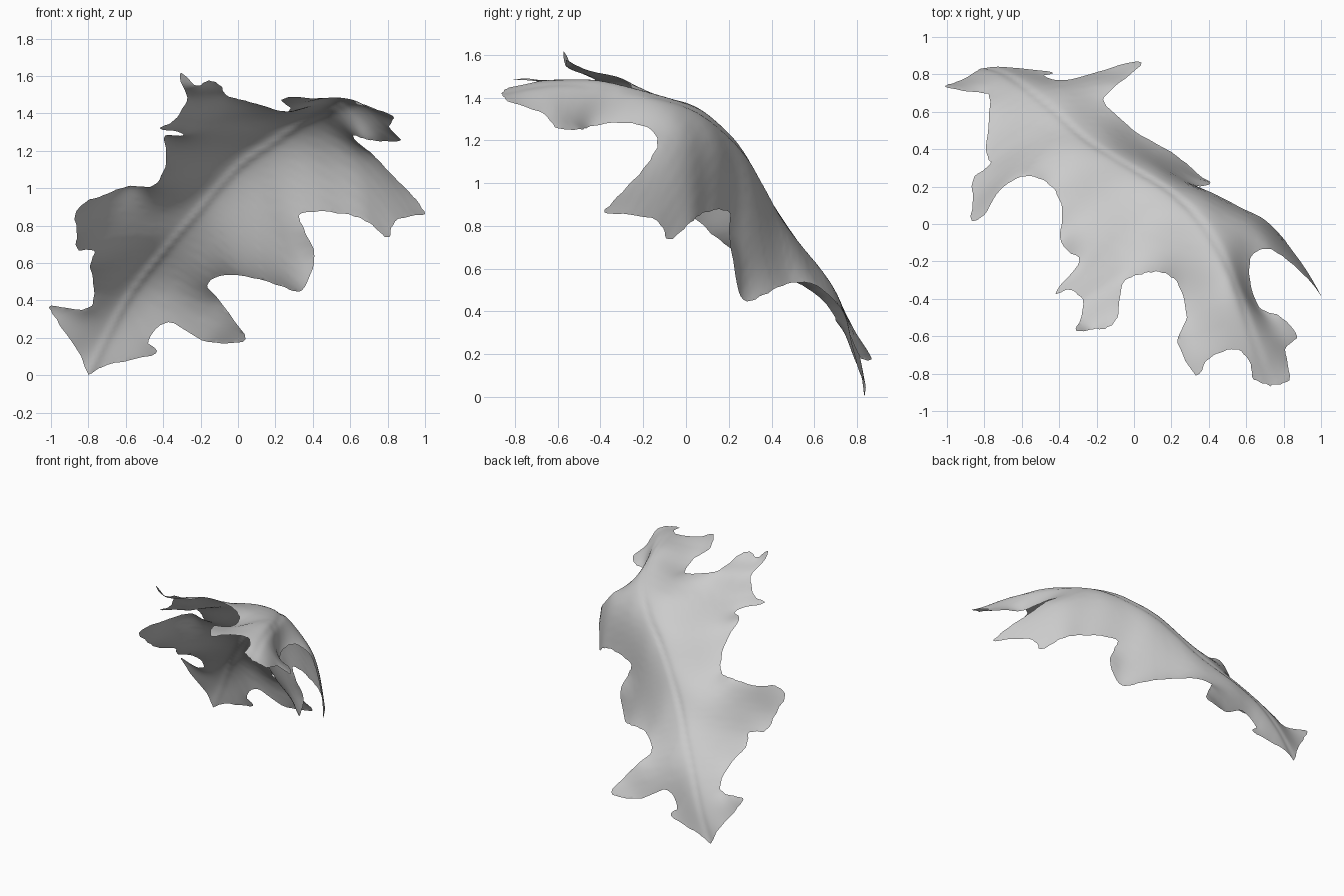
import bpy, bmesh, math
from mathutils import Vector
from mathutils.geometry import delaunay_2d_cdt

if "Cube" in bpy.data.objects:
    bpy.data.objects.remove(bpy.data.objects["Cube"])

# Midrib path, tip to stalk end
RIB = [(-.80, .84, 0), (-.70, .81, .2), (-.58, .73, .42), (-.42, .60, .63), (-.25, .45, .83),
       (-.01, .30, 1.10), (.20, .17, 1.25), (.36, .01, 1.355), (.49, -.2, 1.415), (.57, -.4, 1.45),
       (.64, -.62, 1.46), (.73, -.86, 1.42)]

# Lobed outlines, tip to stalk end
RIGHT = [(-.80, .84, 0), (-.70, .84, .05), (-.44, .81, .11), (-.48, .79, .18),
         (-.37, .77, .28), (-.16, .82, .17), (.04, .865, .19), (-.10, .74, .40),
         (-.16, .65, .49), (0, .50, .53), (.23, .36, .47), (.34, .27, .45),
         (.41, .22, .63), (.35, .20, .78), (.34, .20, .86), (.57, .09, .86),
         (.70, .02, .81), (.80, -.08, .73), (.84, -.13, .82), (.99, -.37, .85),
         (.97, -.34, .91), (.83, -.20, 1.06), (.72, -.13, 1.18), (.63, -.17, 1.25),
         (.62, -.30, 1.28), (.67, -.45, 1.255), (.78, -.49, 1.25), (.87, -.60, 1.25),
         (.81, -.67, 1.32), (.83, -.83, 1.38), (.73, -.86, 1.42)]
LEFT = [(-.80, .84, 0), (-.87, .80, .15), (-.97, .75, .29), (-1, .73, .365),
        (-.81, .70, .35), (-.77, .66, .43), (-.79, .40, .58), (-.77, .32, .66),
        (-.86, .24, .67), (-.86, .12, .76), (-.87, .02, .86), (-.80, .05, .93),
        (-.72, .18, .96), (-.58, .26, 1.01), (-.45, .21, 1.01), (-.385, .08, 1.13),
        (-.39, -.09, 1.28), (-.29, -.20, 1.28), (-.42, -.37, 1.31), (-.34, -.35, 1.36),
        (-.27, -.43, 1.48), (-.31, -.57, 1.61), (-.22, -.565, 1.54), (-.155, -.56, 1.57),
        (-.09, -.50, 1.54), (-.06, -.32, 1.49), (.04, -.27, 1.46), (.15, -.26, 1.43),
        (.24, -.33, 1.40), (.28, -.50, 1.42), (.235, -.63, 1.47), (.33, -.81, 1.48),
        (.40, -.72, 1.475), (.54, -.67, 1.475), (.62, -.74, 1.46), (.64, -.83, 1.44), (.73, -.86, 1.42)]

# Leaf plane: the blade is a smooth height field over it
N = Vector((.1, .7, .7)).normalized()
U = Vector((1, 0, 0)).cross(N).normalized()
W = N.cross(U)


def flat(p):
    p = Vector(p)
    return Vector((p.dot(U), p.dot(W))), p.dot(N)


def spline(pts, steps):
    """Smooth curve through points."""
    pts = [Vector(p) for p in pts]
    out, n = [], len(pts) - 1
    for i in range(n):
        a, b, c, d = (pts[max(0, min(k, n))] for k in range(i - 1, i + 3))
        for s in range(steps):
            f = s / steps
            out.append(b + .5 * f * ((c - a) + f * ((2 * a - 5 * b + 4 * c - d) + f * (3 * (b - c) + d - a))))
    return out + [pts[-1]]


def kernel(r2):
    return .5 * r2 * math.log(r2) if r2 > 1e-12 else 0


def solve(m):
    """Gaussian elimination on an augmented matrix."""
    n = len(m)
    for i in range(n):
        p = max(range(i, n), key=lambda r: abs(m[r][i]))
        m[i], m[p] = m[p], m[i]
        for r in range(i + 1, n):
            f = m[r][i] / m[i][i]
            if f:
                for c in range(i, n + 1):
                    m[r][c] -= f * m[i][c]
    x = [0] * n
    for i in reversed(range(n)):
        x[i] = (m[i][n] - sum(m[i][c] * x[c] for c in range(i + 1, n))) / m[i][i]
    return x


# Thin plate through the midrib and outlines
ctrl = [flat(p) for p in spline(RIB, 2) + [Vector(p) for p in RIGHT[1:-1] + LEFT[1:-1]]]
K = len(ctrl)
rows = []
for i, (p, h) in enumerate(ctrl):
    rows.append([kernel((p - q).length_squared) + (.0008 if i == j else 0) for j, (q, _) in enumerate(ctrl)]
                + [1, p.x, p.y, h])
for k in range(3):
    rows.append([(1, q.x, q.y)[k] for q, _ in ctrl] + [0, 0, 0, 0])
wts = solve(rows)
rib2d = [flat(p)[0] for p in spline(RIB, 12)]


def height(p):
    h = wts[K] + wts[K + 1] * p.x + wts[K + 2] * p.y
    for (q, _), w in zip(ctrl, wts):
        h += w * kernel((p - q).length_squared)
    d, s = min(((p - r).length, i / 12) for i, r in enumerate(rib2d))
    ridge = .008 * math.exp(-(d / .022) ** 2)                       # midrib
    ripple = .0035 * math.sin(5 * s + 9 * d) * min(1, d / .15)      # side veins
    return h - ridge + ripple


# Leaf blade: slightly ragged outline filled with a fine triangle mesh
border = [flat(p)[0] for p in spline(RIGHT, 6) + spline(LEFT, 6)[-2:0:-1]]
border = [p + Vector((math.sin(2.1 * i), math.cos(1.7 * i))) * .0025 for i, p in enumerate(border)]
STEP = .02
grid = []
for i in range(-90, 91):
    for j in range(-90, 91):
        c = Vector(((i + .5 * (j % 2)) * STEP, j * STEP * .87))
        inside = False
        for a, b in zip(border, border[1:] + border[:1]):
            if (a.y > c.y) != (b.y > c.y) and c.x < a.x + (c.y - a.y) * (b.x - a.x) / (b.y - a.y):
                inside = not inside
        if inside:
            grid.append(c)
res = delaunay_2d_cdt(border + grid, [], [list(range(len(border)))], 1, 1e-5)

bm = bmesh.new()
verts = [bm.verts.new(U * p.x + W * p.y + N * height(p)) for p in res[0]]
for f in res[2]:
    bm.faces.new([verts[i] for i in f]).smooth = True
bmesh.ops.delete(bm, geom=[v for v in bm.verts if not v.link_faces], context='VERTS')
bm.normal_update()
if sum(f.normal.dot(N) for f in bm.faces) < 0:
    bmesh.ops.reverse_faces(bm, faces=bm.faces)
low = min(v.co.z for v in bm.verts)
for v in bm.verts:
    v.co.z -= low
mesh = bpy.data.meshes.new("leaf_blade")
bm.to_mesh(mesh)
bm.free()
bpy.context.collection.objects.link(bpy.data.objects.new("leaf_blade", mesh))
